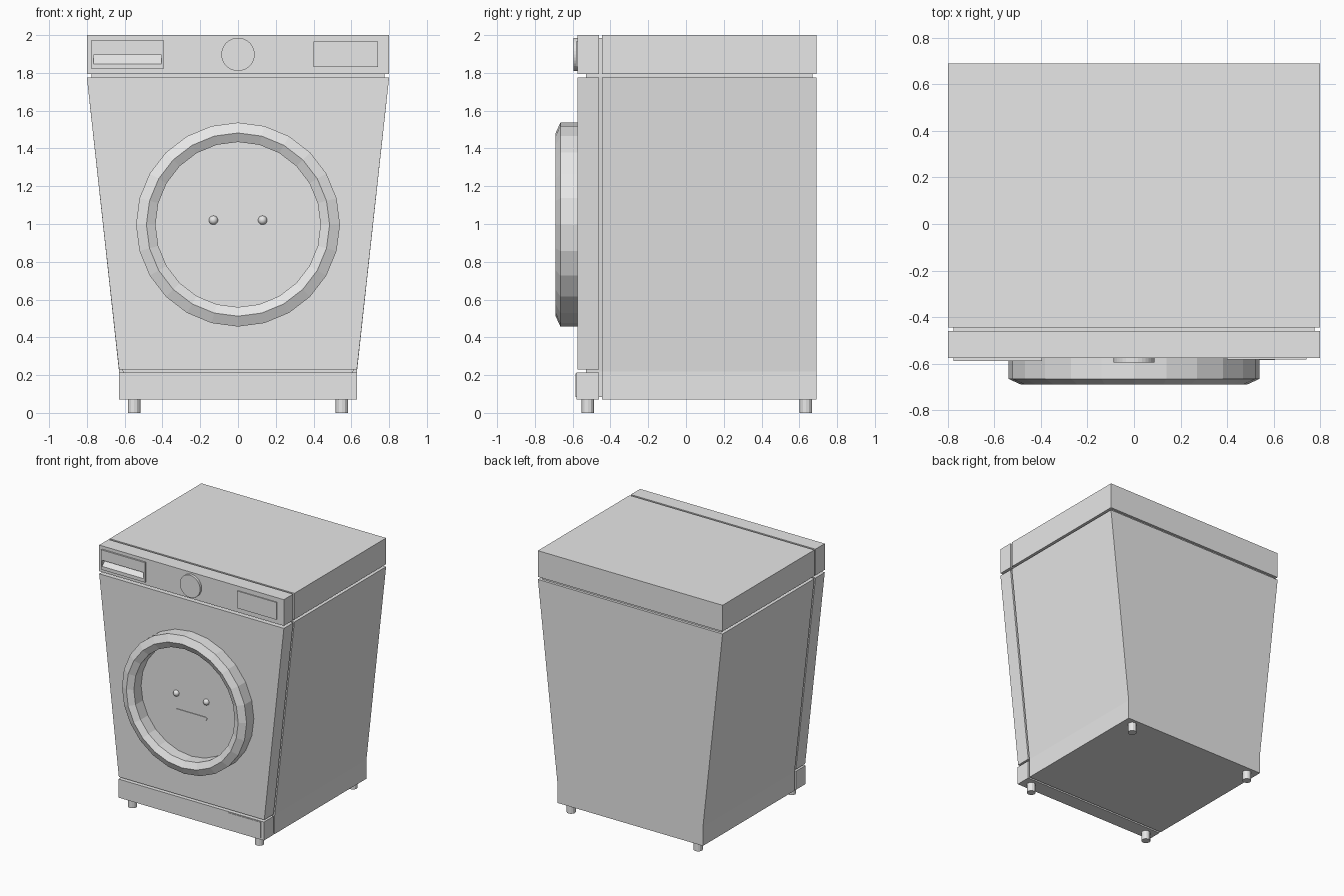
import bpy, bmesh, math
from mathutils import Vector

if "Cube" in bpy.data.objects:
    bpy.data.objects.remove(bpy.data.objects["Cube"], do_unlink=True)

GREY = (0.8, 0.8, 0.8, 1)
grey = bpy.data.materials.new("light_grey")
grey.use_nodes = True
grey.diffuse_color = GREY
grey.node_tree.nodes["Principled BSDF"].inputs["Base Color"].default_value = GREY


def finish(name, bm):
    bmesh.ops.recalc_face_normals(bm, faces=bm.faces[:])
    mesh = bpy.data.meshes.new(name)
    bm.to_mesh(mesh)
    bm.free()
    mesh.materials.append(grey)
    obj = bpy.data.objects.new(name, mesh)
    bpy.context.collection.objects.link(obj)
    return obj


def extrude(name, points, direction):
    """Solid prism from a flat outline pushed along a direction."""
    bm = bmesh.new()
    face = bm.faces.new([bm.verts.new(p) for p in points])
    ext = bmesh.ops.extrude_face_region(bm, geom=[face])
    verts = [v for v in ext["geom"] if isinstance(v, bmesh.types.BMVert)]
    bmesh.ops.translate(bm, verts=verts, vec=Vector(direction))
    return finish(name, bm)


def front_prism(name, outline, y0, y1):
    return extrude(name, [(x, y0, z) for x, z in outline], (0, y1 - y0, 0))


def box(name, x0, x1, y0, y1, z0, z1):
    return front_prism(name, [(x0, z0), (x1, z0), (x1, z1), (x0, z1)], y0, y1)


def mirrored(half):
    """Right-hand outline, bottom to top, completed on the other side."""
    return half + [(-x, z) for x, z in reversed(half)]


def circle(r, n, cx, cz):
    return [(cx + r * math.sin(math.tau * i / n), cz + r * math.cos(math.tau * i / n))
            for i in range(n)]


FRONT, SEAM, BODY, BACK = -0.575, -0.46, -0.445, 0.69

# Cabinet, lid and the inset core seen in the seams
front_prism("cabinet", mirrored([(0.63, 0.07), (0.63, 0.22), (0.8, 1.775)]), BODY, BACK)
box("lid", -0.8, 0.8, BODY, BACK, 1.795, 2)
front_prism("inner_core", mirrored([(0.61, 0.085), (0.61, 0.22), (0.775, 1.78), (0.775, 1.985)]),
            -0.53, 0.67)

# Front panels
front_prism("front_panel", mirrored([(0.63, 0.23), (0.8, 1.775)]), FRONT, SEAM)
control_panel = box("control_panel", -0.8, 0.8, FRONT, SEAM, 1.795, 2)
box("kick_plate", -0.63, 0.63, -0.58, SEAM, 0.07, 0.215)
box("filter_hatch", 0.315, 0.605, -0.584, -0.57, 0.085, 0.208)

# Controls
drawer = box("soap_drawer", -0.775, -0.395, -0.588, FRONT, 1.82, 1.975)
box("display", 0.4, 0.74, -0.583, -0.57, 1.83, 1.965)
front_prism("dial", circle(0.088, 32, 0, 1.898), -0.595, -0.57)

# Sloped finger grip cut into the drawer
cutter = extrude("grip_cutter",
                 [(-0.765, -0.6, 1.835), (-0.765, -0.6, 1.895), (-0.765, -0.54, 1.895)],
                 (0.36, 0, 0))
cutter.hide_render = True
cutter.hide_viewport = True
cutter.display_type = 'WIRE'
for obj in (control_panel, drawer):
    mod = obj.modifiers.new("grip", 'BOOLEAN')
    mod.operation = 'DIFFERENCE'
    mod.solver = 'EXACT'
    mod.object = cutter

# Door ring: a chamfered section swept around the door centre
DOOR_Z = 0.997
section = [(0.54, -0.57), (0.54, -0.665), (0.485, -0.69), (0.437, -0.665), (0.437, -0.57)]
bm = bmesh.new()
loops = [[bm.verts.new((x, y, z)) for x, z in circle(r, 24, 0, DOOR_Z)] for r, y in section]
for k, loop in enumerate(loops):
    nxt = loops[(k + 1) % len(loops)]
    for i in range(24):
        j = (i + 1) % 24
        bm.faces.new((loop[i], loop[j], nxt[j], nxt[i]))
finish("door_ring", bm)

# Face on the door: two eyes and a smile
for side, x in (("right", -0.13), ("left", 0.13)):
    bpy.ops.mesh.primitive_uv_sphere_add(segments=16, ring_count=10, radius=0.024,
                                         location=(x, FRONT, 1.02))
    eye = bpy.context.object
    eye.name = side + "_eye"
    eye.data.materials.append(grey)
    bpy.ops.object.shade_smooth()
arc = [(0.137 * math.cos(math.pi * i / 16), 0.892 - 0.046 * math.sin(math.pi * i / 16))
       for i in range(17)]
front_prism("smile", arc + [(-0.125, 0.9), (0.125, 0.9)], -0.58, -0.572)

# Feet
for side, x in (("right", -0.55), ("left", 0.55)):
    for end, y in (("front", -0.52), ("back", 0.635)):
        bpy.ops.mesh.primitive_cylinder_add(vertices=12, radius=0.033, depth=0.08,
                                            location=(x, y, 0.04))
        foot = bpy.context.object
        foot.name = f"{end}_{side}_foot"
        foot.data.materials.append(grey)
